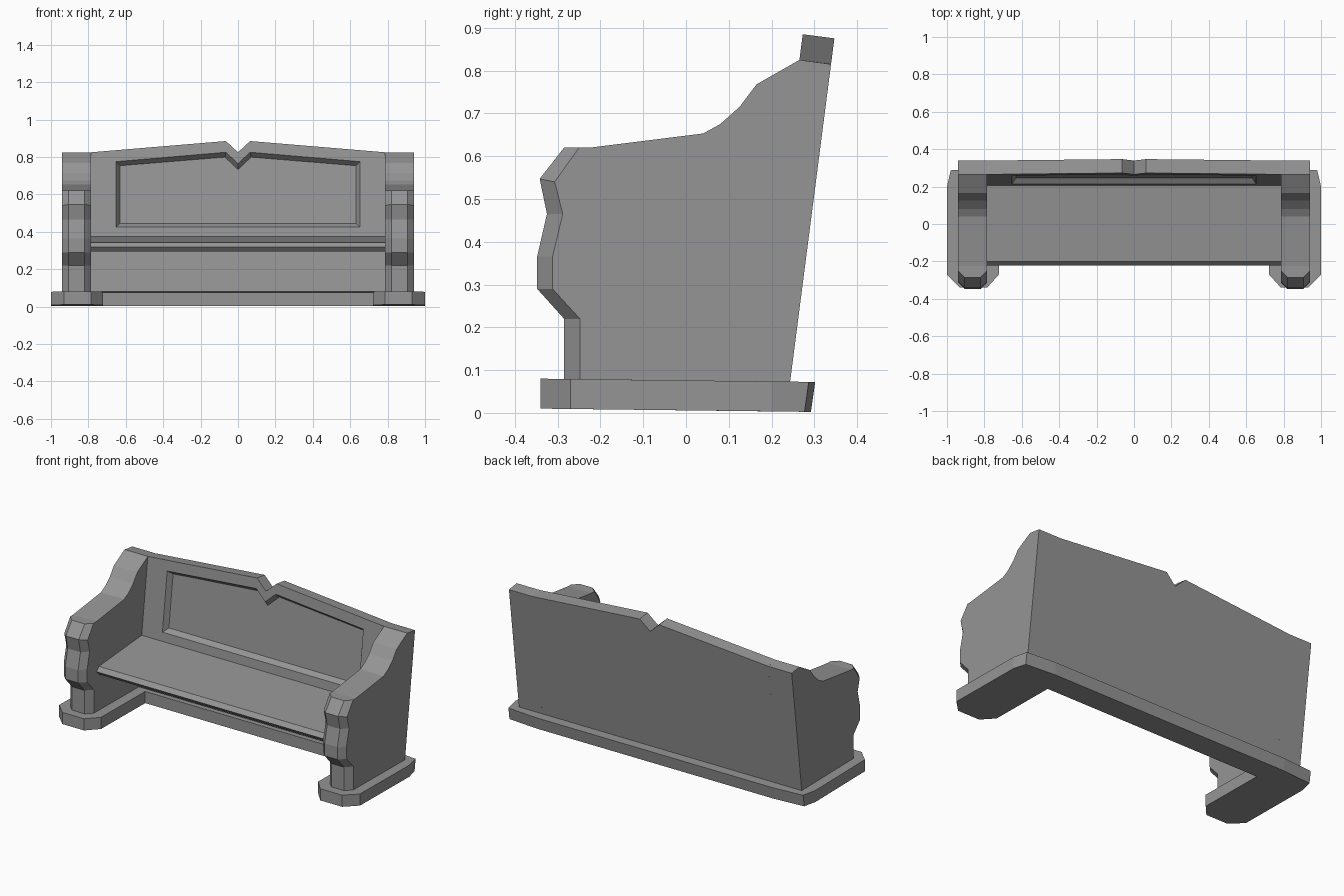
import bpy, bmesh

if "Cube" in bpy.data.objects:
    bpy.data.objects.remove(bpy.data.objects["Cube"], do_unlink=True)

GREY = (0.3, 0.3, 0.3, 1)
stone = bpy.data.materials.new("grey_stone")
stone.use_nodes = True
stone.diffuse_color = GREY
bsdf = stone.node_tree.nodes["Principled BSDF"]
bsdf.inputs["Base Color"].default_value = GREY
bsdf.inputs["Roughness"].default_value = 0.8


def loft(name, rings):
    """Join matching rings of points with quads and cap both ends."""
    bm = bmesh.new()
    loops = [[bm.verts.new(p) for p in ring] for ring in rings]
    for a, b in zip(loops, loops[1:]):
        for i in range(len(a)):
            j = (i + 1) % len(a)
            bm.faces.new((a[i], a[j], b[j], b[i]))
    bm.faces.new(loops[0])
    bm.faces.new(loops[-1])
    bmesh.ops.recalc_face_normals(bm, faces=bm.faces[:])
    mesh = bpy.data.meshes.new(name)
    bm.to_mesh(mesh)
    bm.free()
    mesh.materials.append(stone)
    obj = bpy.data.objects.new(name, mesh)
    bpy.context.collection.objects.link(obj)
    return obj


def mirrored(half):
    """Complete a right half outline whose ends lie on x = 0."""
    return half + [(-x, v) for x, v in reversed(half) if x > 0]


# U-shaped plinth, leaning slightly towards the back
plinth = mirrored([(0, 0.3), (0.79, 0.3), (0.98, 0.285), (1, 0.2), (1, -0.27),
                   (0.93, -0.34), (0.785, -0.34), (0.722, -0.27), (0.722, 0.15), (0, 0.15)])


def plinth_ring(z, lean):
    return [(x, y + (lean if y > 0.25 else 0), z - 0.012 * (y + 0.34)) for x, y in plinth]


loft("plinth", [plinth_ring(0.01, -0.008), plinth_ring(0.08, 0.002)])

# Side arms: scrolled profile, front corners chamfered
front_outer = [(-0.285, 0.07), (-0.285, 0.22), (-0.348, 0.29), (-0.348, 0.365),
               (-0.325, 0.465), (-0.342, 0.547), (-0.285, 0.62)]
front_inner = [(-0.248, 0.07), (-0.248, 0.22), (-0.312, 0.29), (-0.312, 0.365),
               (-0.288, 0.465), (-0.307, 0.54), (-0.25, 0.62)]
top_and_back = [(-0.225, 0.62), (0.04, 0.653), (0.08, 0.675), (0.125, 0.715),
                (0.165, 0.768), (0.265, 0.825), (0.339, 0.815), (0.243, 0.07)]
for side, name in ((1, "left_arm"), (-1, "right_arm")):
    loft(name, [[(side * x, y, z) for y, z in front + top_and_back]
                for x, front in ((0.785, front_inner), (0.82, front_outer),
                                 (0.905, front_outer), (0.94, front_inner))])

# Reclined backrest with a notched top and a recessed panel
outline = mirrored([(0, 0.825), (0.065, 0.885), (0.785, 0.825), (0.785, 0.08), (0, 0.08)])
recess = mirrored([(0, 0.765), (0.065, 0.825), (0.652, 0.775), (0.652, 0.425), (0, 0.425)])
panel = mirrored([(0, 0.737), (0.07, 0.803), (0.632, 0.757), (0.632, 0.447), (0, 0.447)])


def reclined(points, depth):
    return [(x, 0.169 + 0.129 * (z - 0.08) + depth, z - 0.13 * depth) for x, z in points]


loft("backrest", [reclined(panel, 0.03), reclined(recess, 0),
                  reclined(outline, 0), reclined(outline, 0.074)])

# Seat plank with a bevelled front edge
seat = [(0.215, 0.374), (-0.2, 0.342), (-0.222, 0.318), (-0.2, 0.294), (0.205, 0.3)]
loft("seat", [[(x, y, z) for y, z in seat] for x in (-0.79, 0.79)])
